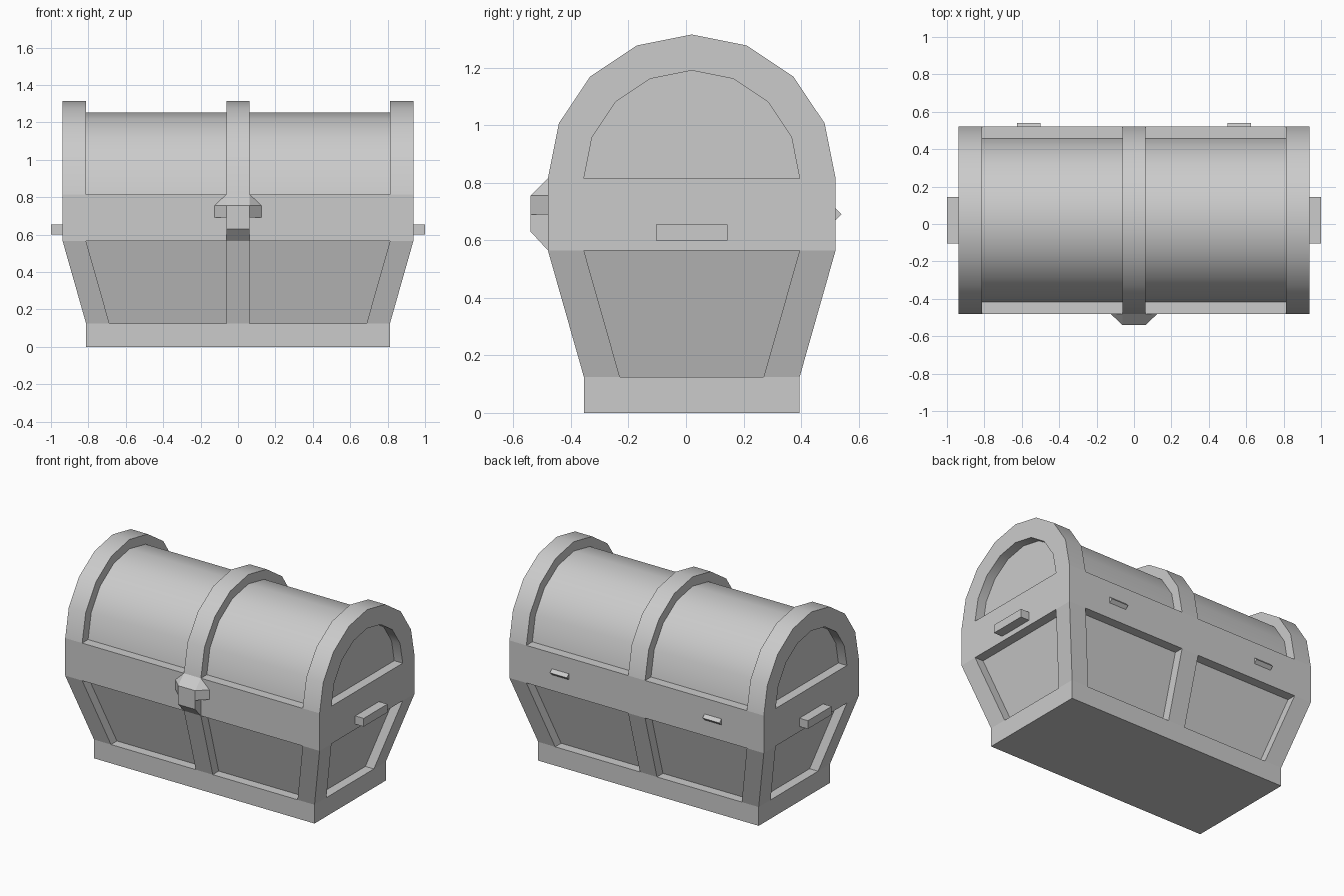
import bpy, bmesh
from math import sin, cos, pi, radians

if "Cube" in bpy.data.objects:
    bpy.data.objects.remove(bpy.data.objects["Cube"])

CY = 0.02            # centre of the chest in y (the lock pushes the front out)
U = 0.0625           # panel depth and half strap width


def make(name, bm):
    bmesh.ops.recalc_face_normals(bm, faces=bm.faces)
    me = bpy.data.meshes.new(name)
    bm.to_mesh(me)
    bm.free()
    ob = bpy.data.objects.new(name, me)
    bpy.context.collection.objects.link(ob)
    return ob


def loft(name, rings):
    """Closed solid through rings with equal point counts."""
    bm = bmesh.new()
    vs = [[bm.verts.new(p) for p in r] for r in rings]
    n = len(rings[0])
    for a, b in zip(vs, vs[1:]):
        for i in range(n):
            j = (i + 1) % n
            bm.faces.new((a[i], a[j], b[j], b[i]))
    bm.faces.new(vs[0])
    bm.faces.new(vs[-1])
    return make(name, bm)


def prism_x(name, profile, x0, x1):
    """Extrude a (y, z) profile along x."""
    return loft(name, [[(x, y, z) for y, z in profile] for x in (x0, x1)])


def box(name, x0, x1, y0, y1, z0, z1):
    return prism_x(name, [(y0, z0), (y1, z0), (y1, z1), (y0, z1)], x0, x1)


def arch(r):
    return [(CY + r * cos(pi * i / 8), 0.815 + r * sin(pi * i / 8)) for i in range(9)]


def activate(ob):
    bpy.ops.object.select_all(action='DESELECT')
    bpy.context.view_layer.objects.active = ob
    ob.select_set(True)


def carve(ob, cutters):
    activate(ob)
    for c in cutters:
        m = ob.modifiers.new("carve", 'BOOLEAN')
        m.operation, m.solver, m.object = 'DIFFERENCE', 'EXACT', c
        bpy.ops.object.modifier_apply(modifier=m.name)
    for c in cutters:
        bpy.data.objects.remove(c)


def smooth(ob):
    activate(ob)
    bpy.ops.object.shade_smooth_by_angle(angle=radians(30))


# Tapered chest body with a straight plinth and rim
Z0, Z1, Z2 = 0.125, 0.565, 0.815
BX, TX, BY, TY = 0.8125, 0.9375, 0.375, 0.5


def rect(hx, hy, z):
    return [(-hx, CY - hy, z), (hx, CY - hy, z), (hx, CY + hy, z), (-hx, CY + hy, z)]


body = loft("chest_body", [rect(BX, BY, 0), rect(BX, BY, Z0), rect(TX, TY, Z1), rect(TX, TY, Z2)])

# Sunken panels: two on front and back, one on each end
cutters = []
for s in (-1, 1):
    for t in (-1, 1):
        outline = [(U, Z0, BY), (0.6875, Z0, BY), (BX, Z1, TY), (U, Z1, TY)]
        cutters.append(loft("panel_cutter", [
            [(t * x, CY + s * (h + d), z) for x, z, h in outline] for d in (-U, 0.1)]))
    outline = [(-0.25, Z0, BX), (0.25, Z0, BX), (0.375, Z1, TX), (-0.375, Z1, TX)]
    cutters.append(loft("panel_cutter", [
        [(s * (h + d), CY + y, z) for y, z, h in outline] for d in (-U, 0.1)]))
carve(body, cutters)

# Barrel lid, centre strap and end arches with sunken ends
smooth(prism_x("lid_barrel", arch(0.4375), -0.82, 0.82))
smooth(prism_x("lid_centre_strap", arch(0.5), -U, U))
for s, side in ((-1, "left"), (1, "right")):
    end = prism_x("lid_end_" + side, arch(0.5), s * BX, s * TX)
    carve(end, [prism_x("end_cutter", arch(0.375), s * (TX - U), s * 1.1)])
    smooth(end)

    # Side handle and rear hinge
    box("handle_" + side, s * (TX - 0.01), s * 1.0, -0.105, 0.145, 0.60, 0.655)
    prism_x("hinge_" + side, [(0.515, 0.71), (0.52, 0.71), (0.54, 0.69), (0.52, 0.67), (0.515, 0.67)],
            s * 0.5, s * 0.625)

# Front strap clasp
prism_x("lock_clasp", [(-0.48, 0.815), (-0.54, 0.755), (-0.54, 0.63), (-0.48, 0.565)], -U, U)

# Faceted wings on both sides of the clasp
bm = bmesh.new()
for s in (-1, 1):
    for x, y, z in [(U, -0.54, 0.755), (U, -0.54, 0.69), (0.125, -0.48, 0.755),
                    (0.125, -0.48, 0.69), (U, -0.48, 0.815), (U, -0.48, 0.69)]:
        bm.verts.new((s * x, y, z))
bmesh.ops.convex_hull(bm, input=bm.verts)
bmesh.ops.dissolve_limit(bm, angle_limit=0.01, verts=bm.verts, edges=bm.edges)
make("lock_wings", bm)
